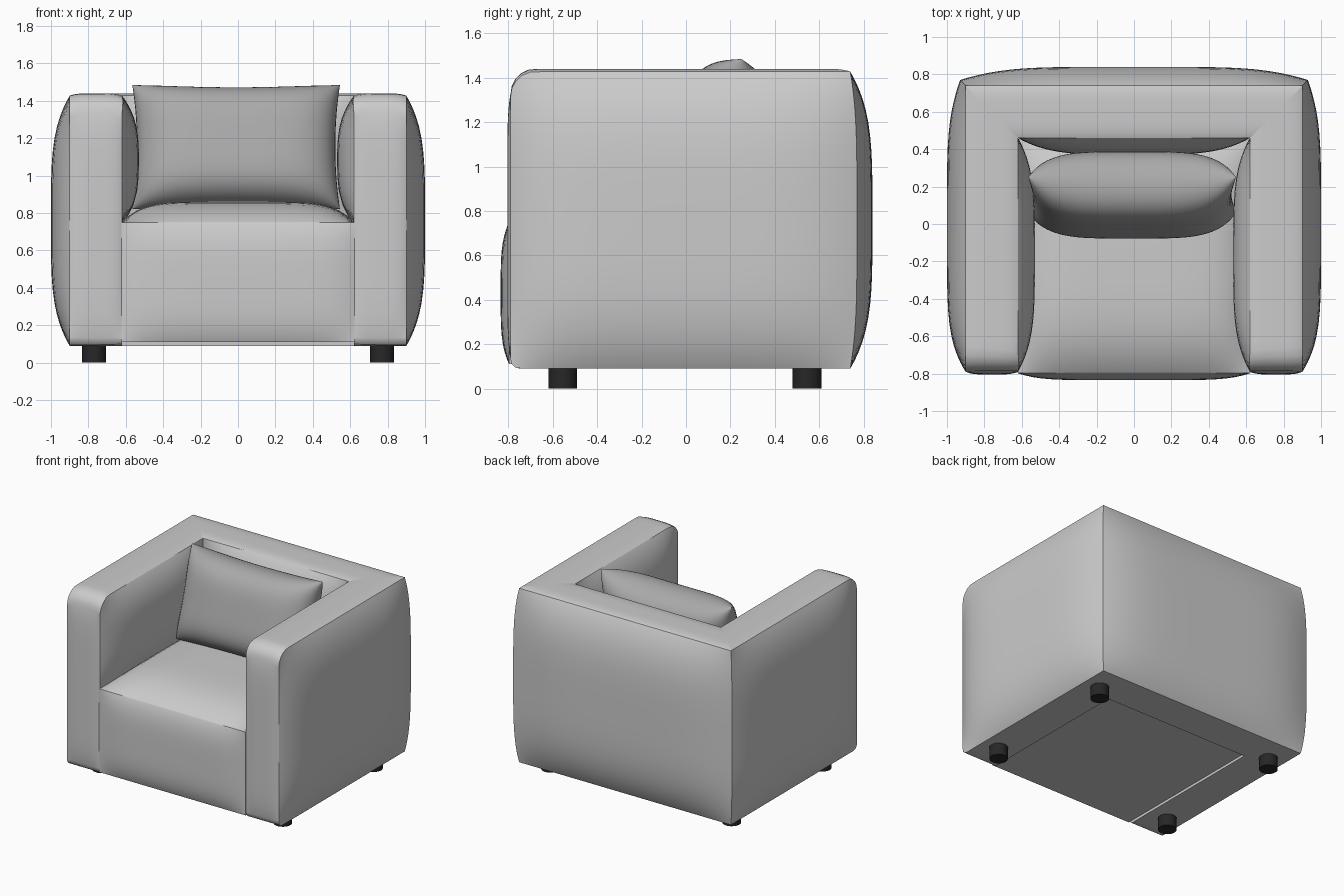
import bpy, bmesh, math
from mathutils import Vector, Matrix

if "Cube" in bpy.data.objects:
    bpy.data.objects.remove(bpy.data.objects["Cube"])

N = 26


def ease(t):
    # samples -1..1 clustered towards the panel edges
    return math.sin(t * math.pi / 2)


def panel(bm, fn, nu=N, nv=N, u0=-1.0):
    # grid of quads from fn(u, v); u runs u0..1, v runs -1..1
    rows = []
    for i in range(nu + 1):
        u = ease(u0 + (1 - u0) * i / nu)
        rows.append([bm.verts.new(fn(u, ease(-1 + 2 * j / nv))) for j in range(nv + 1)])
    for i in range(nu):
        for j in range(nv):
            bm.faces.new((rows[i][j], rows[i + 1][j], rows[i + 1][j + 1], rows[i][j + 1]))


def finish(bm, name, angle=32, color=None):
    bmesh.ops.remove_doubles(bm, verts=bm.verts, dist=0.0004)
    bmesh.ops.recalc_face_normals(bm, faces=bm.faces)
    me = bpy.data.meshes.new(name)
    bm.to_mesh(me)
    bm.free()
    ob = bpy.data.objects.new(name, me)
    bpy.context.collection.objects.link(ob)
    if color:
        mat = bpy.data.materials.new(name + "_material")
        mat.diffuse_color = (*color, 1)
        mat.use_nodes = True
        mat.node_tree.nodes["Principled BSDF"].inputs["Base Color"].default_value = mat.diffuse_color
        me.materials.append(mat)
    bpy.ops.object.select_all(action='DESELECT')
    bpy.context.view_layer.objects.active = ob
    ob.select_set(True)
    bpy.ops.object.shade_smooth_by_angle(angle=math.radians(angle))
    return ob


# U-shaped frame: two arms and a back with puffed panels
XO, XI, YO, YI, YF = 0.90, 0.62, 0.74, 0.46, -0.79
ZB, ZT, CROWN = 0.09, 1.427, 0.013


def corner(y, r):
    # height lost to the rounded front corner
    d = min(r, max(0.0, YF + r - y))
    return r - math.sqrt(max(0.0, r * r - d * d))


def height(y, v):
    lo, hi = ZB + corner(y, 0.04), ZT - corner(y, 0.11)
    return lo + (hi - lo) * (v + 1) / 2


def outer_bulge(u, v):
    k = 0.03 if u > 0 else 0.0
    return (1 - v ** 4) * (k + (0.10 - k) * (1 - abs(u) ** 5))


def inner_bulge(u, z):
    w = min(1.0, abs((z - 1.08) / 0.347))
    return 0.09 * (1 - abs(u) ** 4) * (1 - w ** 3)


def mix(a, b, u):
    return a + (b - a) * (u + 1) / 2


def arm_outer(u, v):
    y = mix(YF, YO, u)
    push = 0.03 * max(u, 0) ** 8 * (1 - v ** 4)
    return Vector((XO + outer_bulge(u, v), y + push, height(y, v)))


def back_outer(u, v):
    push = 0.03 * u ** 8 * (1 - v ** 4)
    return Vector((XO * u + push, YO + outer_bulge(max(u, 1e-6), v), height(YO, v)))


def arm_inner(u, v):
    y = mix(YF, YI, u)
    z = height(y, v)
    return Vector((XI - inner_bulge(u, z), y, z))


def back_inner(u, v):
    z = height(YI, v)
    return Vector((XI * u, YI - inner_bulge(u, z), z))


def arm_cap(side):
    def fn(u, w):
        p = arm_inner(u, side).lerp(arm_outer(u, side), (w + 1) / 2)
        p.z = height(p.y, side) + (CROWN * (1 - w ** 4) if side > 0 else 0)
        return p
    return fn


def back_cap(side):
    def fn(u, w):
        p = back_inner(u, side).lerp(back_outer(u, side), (w + 1) / 2)
        p.z += CROWN * (1 - w ** 4) if side > 0 else 0
        return p
    return fn


def arm_front(w, v):
    z = height(YF, v) + CROWN * (1 - w ** 4) * (v + 1) / 2
    return Vector((mix(XI, XO, w), YF - 0.015 * (1 - w ** 4) * (1 - v ** 8), z))


bm = bmesh.new()
for sx in (1, -1):
    def flip(fn):
        return lambda u, v: Vector((sx, 1, 1)) * fn(u, v)
    flip = lambda fn, s=sx: (lambda u, v: Vector((s * fn(u, v).x, fn(u, v).y, fn(u, v).z)))
    for fn in (arm_outer, arm_inner, arm_cap(1), arm_cap(-1), arm_front):
        panel(bm, flip(fn))
    for fn in (back_outer, back_inner, back_cap(1), back_cap(-1)):
        panel(bm, flip(fn), u0=0.0)
finish(bm, "armchair_frame")

# Seat block with crowned top and puffed front
bm = bmesh.new()
bmesh.ops.create_cube(bm, size=2)
bmesh.ops.subdivide_edges(bm, edges=bm.edges, cuts=23, use_grid_fill=True)
for v in bm.verts:
    a, b, c = (ease(max(-1, min(1, k))) for k in v.co)
    top = 0.11 * (1 - a ** 6) * (1 - b ** 4) if c > 0.9999 else 0
    front = 0.038 * (1 - a ** 6) * (1 - c ** 4) if b < -0.9999 else 0
    v.co = (0.622 * a, mix(-0.797, 0.455, b) - front, mix(0.11, 0.75, c) + top)
finish(bm, "seat")

# Loose pillow leaning on the back
bm = bmesh.new()
for s in (1, -1):
    def side(a, b, s=s):
        t = 0.2 * math.sqrt(max(0, (1 - a ** 4) * (1 - b ** 4)))
        return Vector((a * (0.555 - 0.025 * (1 - b * b)), s * t,
                       b * (0.345 - 0.022 * (1 - a * a))))
    panel(bm, side, 32, 32)
place = Matrix.Translation((-0.01, 0.155, 1.152)) @ Matrix.Rotation(math.radians(-16), 4, 'X')
bmesh.ops.transform(bm, matrix=place, verts=bm.verts)
finish(bm, "pillow", 60, (0.4, 0.4, 0.4))

# Four short round feet
for sx, xn in ((1, "right"), (-1, "left")):
    for y, yn in ((-0.555, "front"), (0.545, "back")):
        bm = bmesh.new()
        bmesh.ops.create_cone(bm, cap_ends=True, segments=32, radius1=0.065, radius2=0.065,
                              depth=0.1, matrix=Matrix.Translation((sx * 0.77, y, 0.05)))
        finish(bm, f"{yn}_{xn}_foot", 30, (0.02, 0.02, 0.02))
